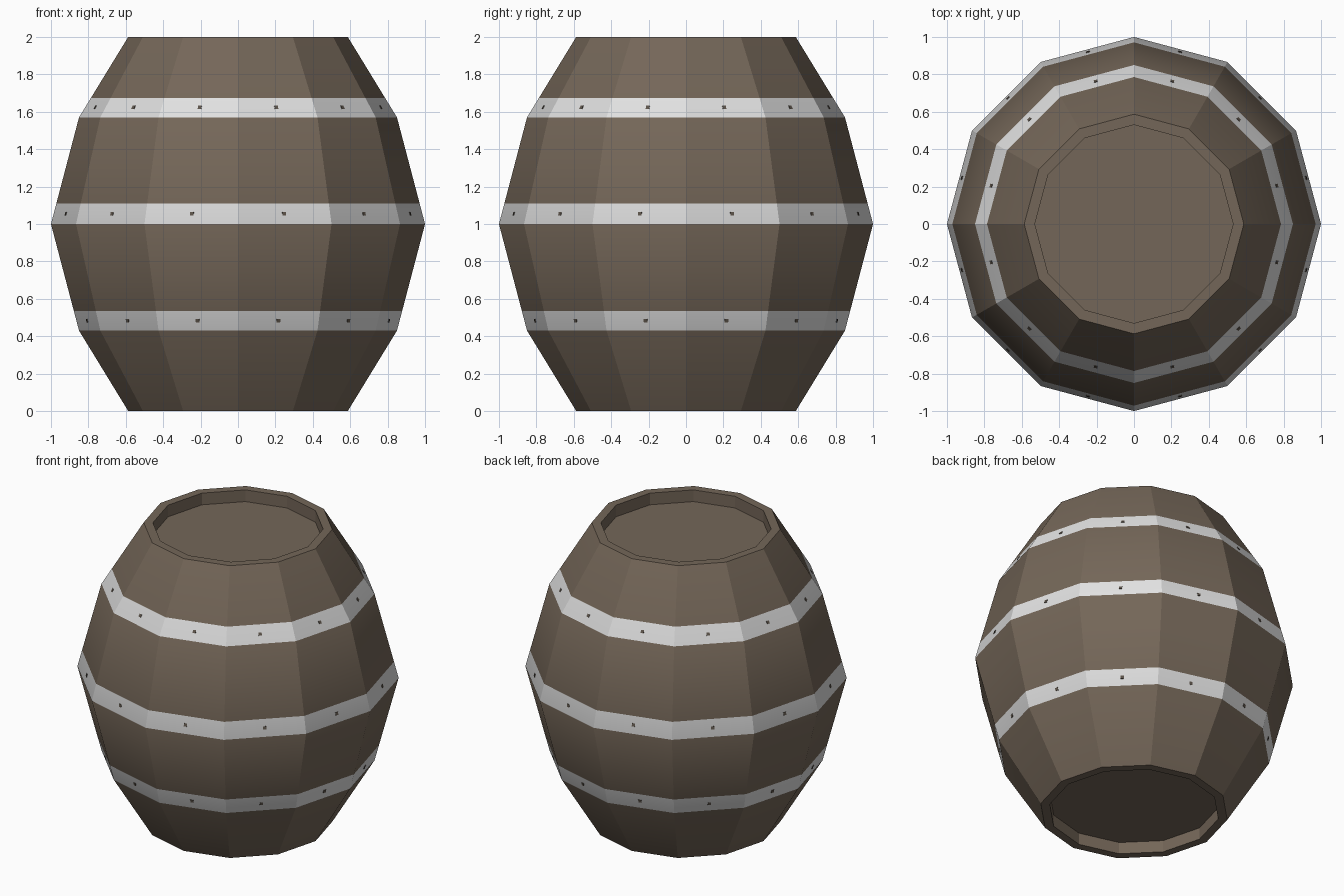
import bpy, bmesh, math
from mathutils import Vector, Matrix

cube = bpy.data.objects.get("Cube")
if cube:
    bpy.data.objects.remove(cube, do_unlink=True)

SIDES = 12
STEP = math.tau / SIDES


def material(name, rgb):
    mat = bpy.data.materials.new(name)
    mat.use_nodes = True
    mat.diffuse_color = (*rgb, 1)
    mat.node_tree.nodes["Principled BSDF"].inputs["Base Color"].default_value = (*rgb, 1)
    return mat


wood = material("brown wood", (0.175, 0.134, 0.098))
metal = material("pale metal", (0.75, 0.75, 0.75))
rivet = material("dark rivet", (0.105, 0.085, 0.066))


def add_object(name, bm, mats):
    mesh = bpy.data.meshes.new(name)
    bm.to_mesh(mesh)
    bm.free()
    for mat in mats:
        mesh.materials.append(mat)
    obj = bpy.data.objects.new(name, mesh)
    bpy.context.collection.objects.link(obj)
    return obj


# Stave outline, and the heights where each metal hoop begins and ends
outline = [(0.587, 0), (0.85, 0.43), (1, 1), (0.85, 1.57), (0.587, 2)]
hoops = [(0.43, 0.535), (1, 1.11), (1.57, 1.675)]


def interpolate(points, z):
    for (a, z0), (b, z1) in zip(points, points[1:]):
        if z <= z1:
            return a + (b - a) * (z - z0) / (z1 - z0)
    return points[-1][0]


# Surface tilt at each outline ring, averaged where two slopes meet
slopes = [math.atan2(a[0] - b[0], b[1] - a[1]) for a, b in zip(outline, outline[1:])]
tilts = [(slopes[max(i - 1, 0)] + slopes[min(i, 3)]) / 2 for i in range(5)]
tilt_curve = [(t, p[1]) for t, p in zip(tilts, outline)]

# Barrel: staves, hoop strips, rims and recessed lids in one shell
heights = sorted({z for _, z in outline} | {z for h in hoops for z in h})
profile = [(0.53, 0.08), (0.53, 0)]
profile += [(interpolate(outline, z), z) for z in heights]
profile += [(0.53, 2), (0.53, 1.92)]

bm = bmesh.new()
rings = [[bm.verts.new((r * math.cos(i * STEP), r * math.sin(i * STEP), z))
          for i in range(SIDES)] for r, z in profile]
bm.faces.new(rings[0][::-1])
bm.faces.new(rings[-1])
last_stave = 1 + len(heights)
for k, (low, high) in enumerate(zip(rings, rings[1:])):
    for i in range(SIDES):
        j = (i + 1) % SIDES
        face = bm.faces.new((low[i], low[j], high[j], high[i]))
        face.smooth = 2 <= k < last_stave
        middle = face.calc_center_median().z
        if face.smooth and any(a < middle < b for a, b in hoops):
            face.material_index = 1

# Staves stay crisp side by side but shade softly along their length
for edge in bm.edges:
    a, b = (v.co for v in edge.verts)
    upright = abs(a.z - b.z) > 0.001
    at_rim = min(a.z, 2 - a.z) < 0.1
    edge.smooth = not (upright or at_rim)
barrel = add_object("barrel", bm, [wood, metal])

normals = [Vector() for _ in barrel.data.loops]
for poly in barrel.data.polygons:
    for loop in poly.loop_indices:
        if poly.use_smooth:
            z = barrel.data.vertices[barrel.data.loops[loop].vertex_index].co.z
            tilt = interpolate(tilt_curve, z)
            out = Vector((poly.center.x, poly.center.y, 0)).normalized()
            normals[loop] = out * math.cos(tilt) + Vector((0, 0, math.sin(tilt)))
        else:
            normals[loop] = poly.normal.copy()
barrel.data.normals_split_custom_set(normals)

# Rivets: one small plate on every stave of each hoop
for name, (low, high) in zip(("lower", "middle", "upper"), hoops):
    bm = bmesh.new()
    z = (low + high) / 2
    reach = interpolate(outline, z) * math.cos(STEP / 2)
    slope = math.atan2(interpolate(outline, low) - interpolate(outline, high), high - low)
    for i in range(SIDES):
        place = (Matrix.Rotation((i + 0.5) * STEP, 4, "Z")
                 @ Matrix.Translation((reach, 0, z))
                 @ Matrix.Rotation(-slope, 4, "Y")
                 @ Matrix.Diagonal((0.006, 0.02, 0.02, 1)))
        bmesh.ops.create_cube(bm, size=1, matrix=place)
    add_object(name + "_hoop_rivets", bm, [rivet])
